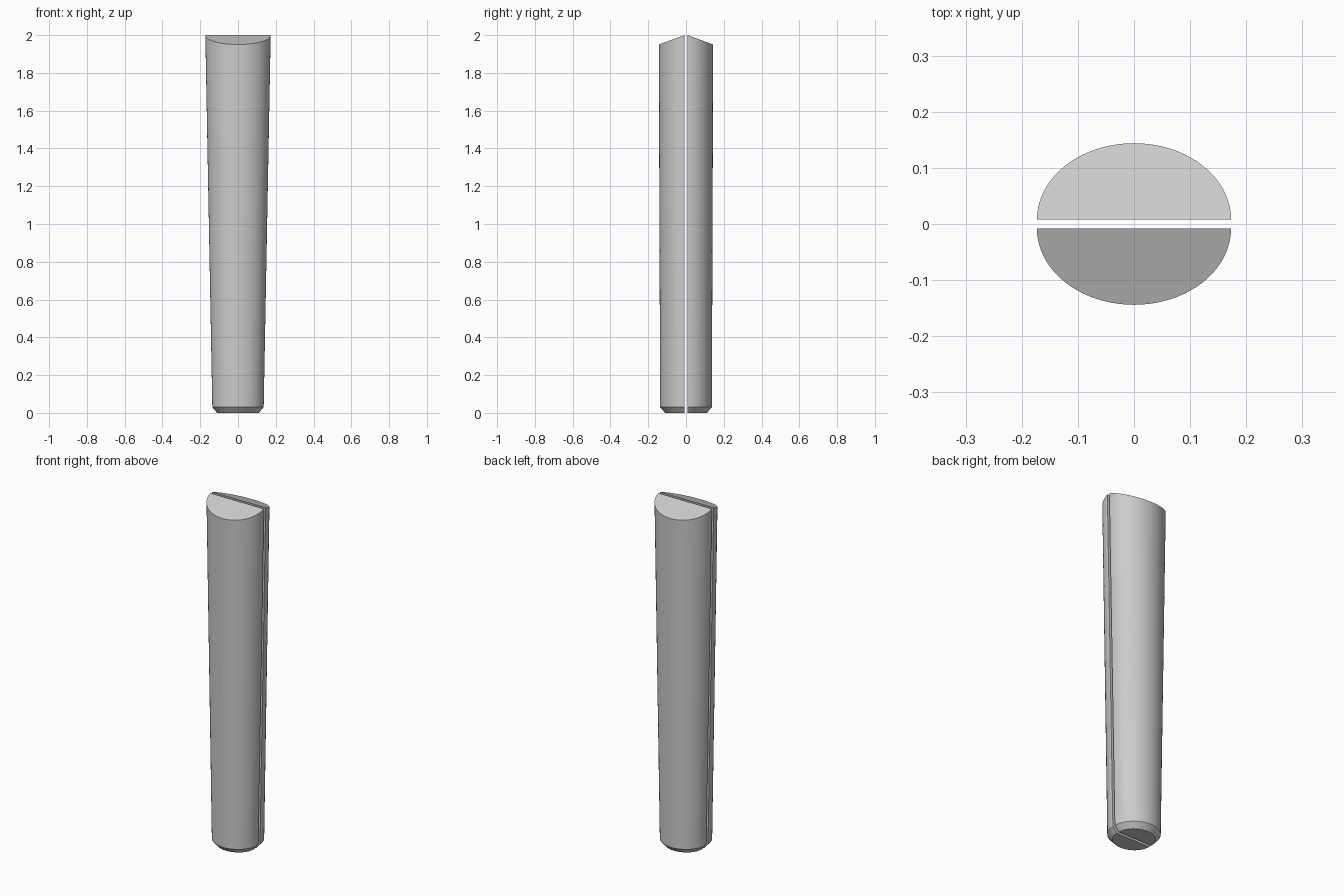
import bpy, bmesh, math

if "Cube" in bpy.data.objects:
    bpy.data.objects.remove(bpy.data.objects["Cube"])

GAP = 0.008      # half width of the slit between the halves
SEG = 40         # segments along each half arc

# (half width x, outer y, z): bottom, chamfer top, upper rim
RINGS = [(0.11, 0.11, 0.0), (0.136, 0.137, 0.03), (0.173, 0.144, 2.0)]


def make_half(name, side):
    bm = bmesh.new()
    loops = []
    for i, (rx, ry, z) in enumerate(RINGS):
        loop = []
        for k in range(SEG + 1):
            a = math.pi * k / SEG
            s = math.sin(a)
            # the top slopes down from the slit to the outer edge
            drop = 0.05 * s if i == len(RINGS) - 1 else 0.0
            y = side * (GAP + (ry - GAP) * s)
            loop.append(bm.verts.new((rx * math.cos(a), y, z - drop)))
        loops.append(loop)
    # side walls, including the flat inner face
    for low, high in zip(loops, loops[1:]):
        for k in range(SEG + 1):
            n = (k + 1) % (SEG + 1)
            bm.faces.new((low[k], low[n], high[n], high[k]))
    # end caps
    bm.faces.new(loops[0])
    bm.faces.new(loops[-1])
    bmesh.ops.recalc_face_normals(bm, faces=bm.faces)
    mesh = bpy.data.meshes.new(name)
    bm.to_mesh(mesh)
    bm.free()
    obj = bpy.data.objects.new(name, mesh)
    bpy.context.collection.objects.link(obj)
    bpy.ops.object.select_all(action='DESELECT')
    obj.select_set(True)
    bpy.context.view_layer.objects.active = obj
    bpy.ops.object.shade_smooth_by_angle(angle=math.radians(25))


# Two mirrored halves of the tapered peg
make_half("front_half", -1)
make_half("back_half", 1)
